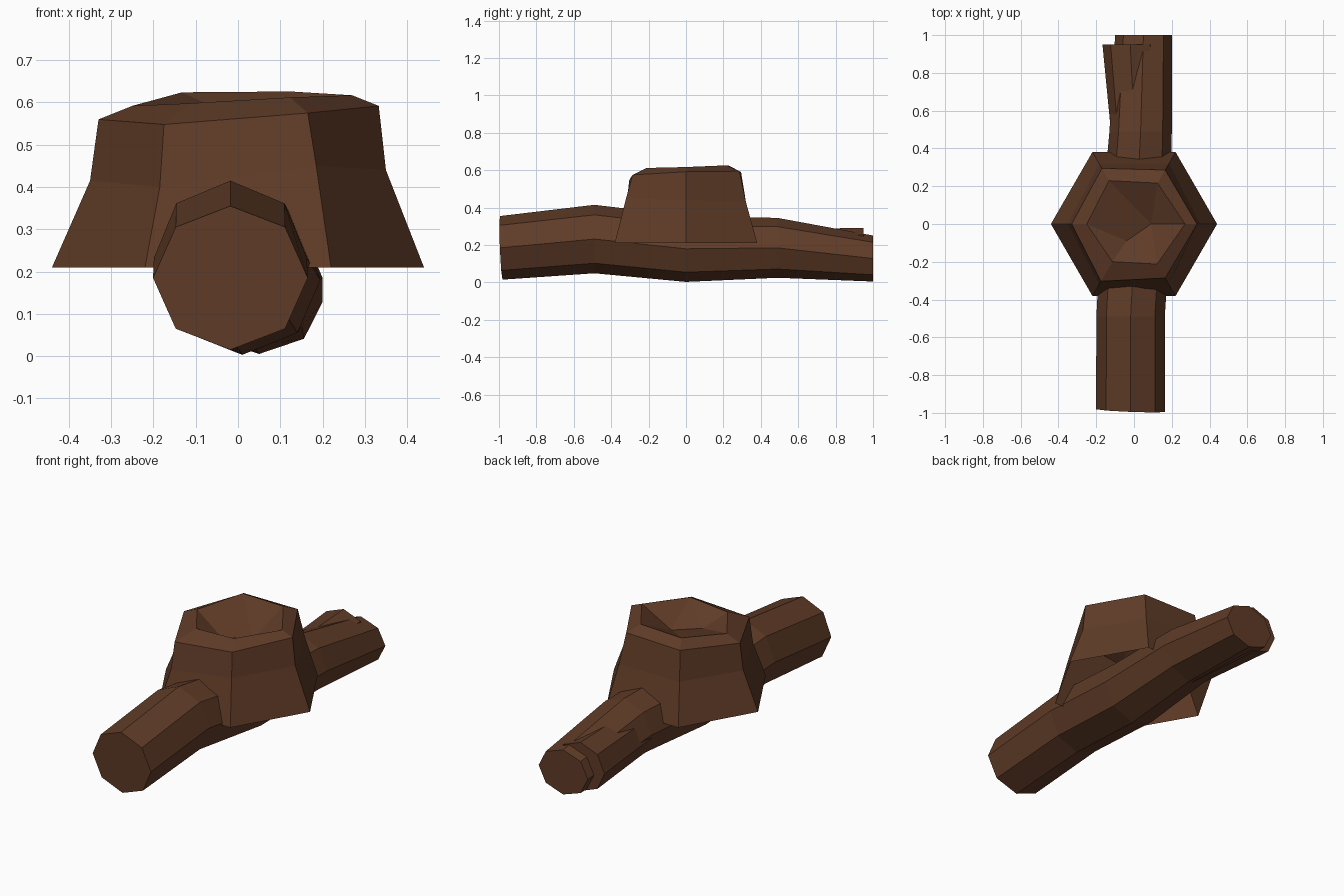
import bpy, bmesh, math

if "Cube" in bpy.data.objects:
    bpy.data.objects.remove(bpy.data.objects["Cube"])

bark = bpy.data.materials.new("bark_brown")
bark.diffuse_color = (0.115, 0.044, 0.020, 1)
bark.use_nodes = True
bark.node_tree.nodes["Principled BSDF"].inputs["Base Color"].default_value = bark.diffuse_color


def finish(bm, name):
    me = bpy.data.meshes.new(name)
    bmesh.ops.recalc_face_normals(bm, faces=bm.faces)
    bm.to_mesh(me)
    bm.free()
    me.materials.append(bark)
    ob = bpy.data.objects.new(name, me)
    bpy.context.collection.objects.link(ob)
    return ob


def bridge(bm, a, b):
    n = len(a)
    for i in range(n):
        j = (i + 1) % n
        bm.faces.new((a[i], a[j], b[j], b[i]))


def log(name, rings, sides=8, skew=0.0):
    """Loft rings of (y, centre x, centre z, radius x, radius z)."""
    bm = bmesh.new()
    loops = []
    for k, (y, cx, cz, rx, rz) in enumerate(rings):
        loop = []
        for i in range(sides):
            a = math.tau * i / sides
            dx, dz = rx * math.cos(a), rz * math.sin(a)
            tilt = skew * (dx + dz) if k == 0 else 0
            loop.append(bm.verts.new((cx + dx, y - tilt, cz + dz)))
        loops.append(loop)
    for a, b in zip(loops, loops[1:]):
        bridge(bm, a, b)
    bm.faces.new(loops[0])
    bm.faces.new(loops[-1])
    return finish(bm, name)


# Main fallen log, bent at its middle rings
log("main_log", [
    (-0.988, -0.018, 0.185, 0.183, 0.170),
    (-0.49, -0.018, 0.232, 0.181, 0.183),
    (0.0, 0.010, 0.180, 0.185, 0.177),
    (0.49, 0.035, 0.185, 0.165, 0.160),
    (1.0, 0.050, 0.128, 0.150, 0.123)], skew=0.04)

# Broken outer layer on the rear half
log("split_layer", [
    (0.25, 0.02, 0.165, 0.125, 0.125),
    (0.55, 0.0, 0.16, 0.128, 0.125),
    (0.95, -0.02, 0.158, 0.147, 0.134)])

# Hexagonal stump, open underneath, with a hollowed top
bm = bmesh.new()


def hex_ring(radii, heights):
    return [bm.verts.new((r * math.cos(i * math.pi / 3),
                          r * math.sin(i * math.pi / 3), z))
            for i, (r, z) in enumerate(zip(radii, heights))]


base = hex_ring([0.44] * 6, [0.21] * 6)
waist = hex_ring([0.35, 0.37, 0.37, 0.35, 0.37, 0.37],
                 [0.44, 0.43, 0.43, 0.415, 0.40, 0.45])
rim = hex_ring([0.333, 0.33, 0.34, 0.33, 0.35, 0.33],
               [0.592, 0.595, 0.590, 0.56, 0.548, 0.575])
lip = hex_ring([0.27, 0.25, 0.265, 0.25, 0.23, 0.245],
               [0.617, 0.626, 0.624, 0.592, 0.598, 0.612])
for lower, upper in ((base, waist), (waist, rim), (rim, lip)):
    bridge(bm, lower, upper)
# Bowl: facets falling to an off-centre low edge
low_a = bm.verts.new((-0.04, -0.09, 0.53))
low_b = bm.verts.new((0.09, 0.0, 0.52))
nearest = [low_b, low_b, low_a, low_a, low_a, low_b]
for i in range(6):
    j = (i + 1) % 6
    bm.faces.new((lip[i], lip[j], nearest[i]))
    if nearest[i] is not nearest[j]:
        bm.faces.new((nearest[i], lip[j], nearest[j]))
finish(bm, "stump")
